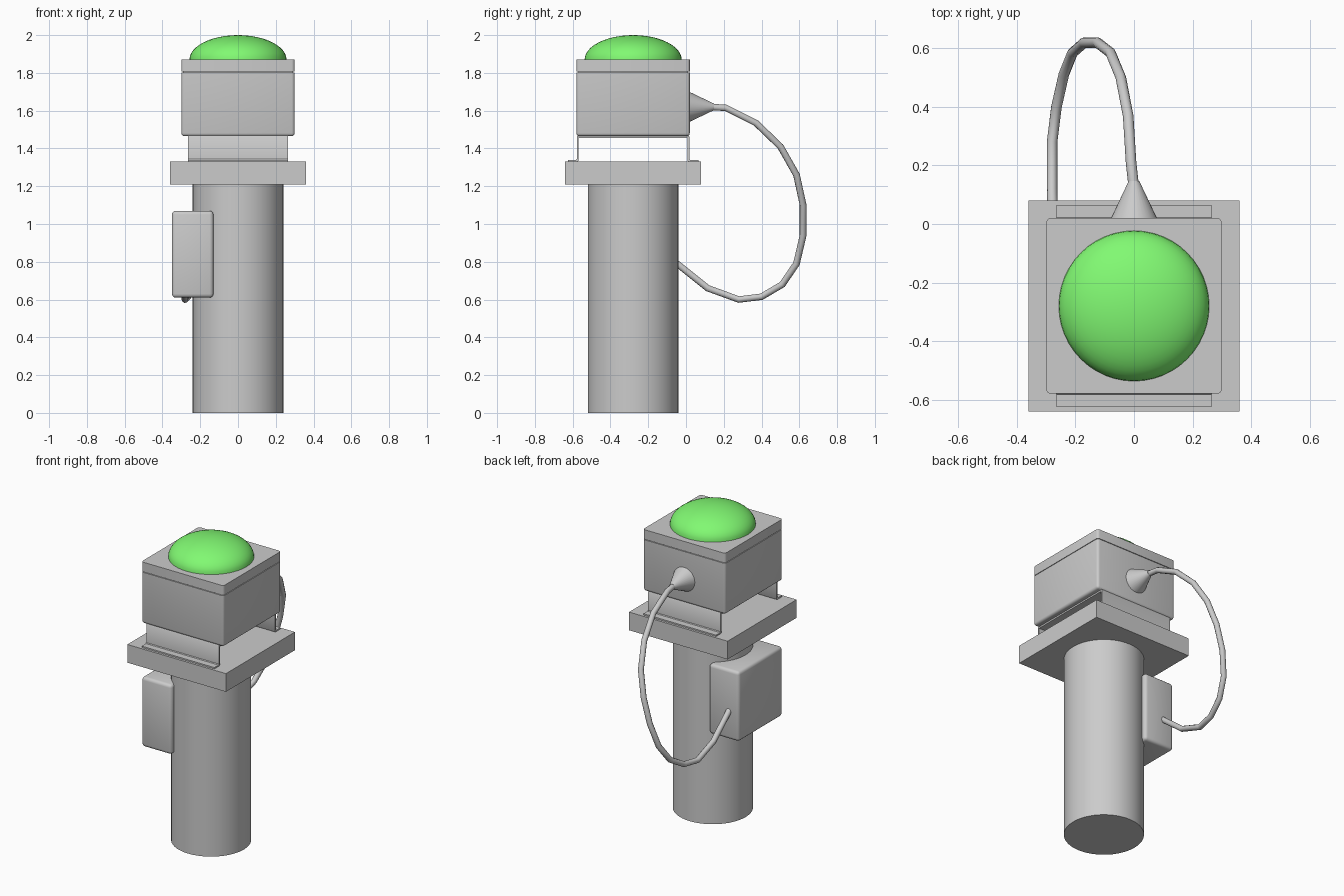
import bpy, bmesh, math
from mathutils import Matrix

if "Cube" in bpy.data.objects:
    bpy.data.objects.remove(bpy.data.objects["Cube"])

CY = -0.28  # y of the pole axis


def finish(name, bm, smooth=True):
    bmesh.ops.recalc_face_normals(bm, faces=bm.faces)
    me = bpy.data.meshes.new(name)
    bm.to_mesh(me)
    bm.free()
    ob = bpy.data.objects.new(name, me)
    bpy.context.collection.objects.link(ob)
    if smooth:
        bpy.ops.object.select_all(action='DESELECT')
        ob.select_set(True)
        bpy.context.view_layer.objects.active = ob
        bpy.ops.object.shade_smooth_by_angle(angle=math.radians(35))
    return ob


def box(name, lo, hi, bevel=0.0, segments=2, pick=lambda e: True):
    bm = bmesh.new()
    bmesh.ops.create_cube(bm, size=1)
    for v in bm.verts:
        v.co = [a + (c + 0.5) * (b - a) for a, b, c in zip(lo, hi, v.co)]
    if bevel:
        bmesh.ops.bevel(bm, geom=[e for e in bm.edges if pick(e)], offset=bevel,
                        segments=segments, profile=0.5, affect='EDGES')
    return finish(name, bm, bool(bevel))


def cone(name, r1, r2, depth, matrix, sides):
    bm = bmesh.new()
    bmesh.ops.create_cone(bm, cap_ends=True, segments=sides, radius1=r1, radius2=r2,
                          depth=depth, matrix=matrix)
    return finish(name, bm)


def vertical(e):
    return abs(e.verts[0].co.z - e.verts[1].co.z) > 0.01


# Pole and mounting plate
cone("pole", 0.24, 0.24, 1.21, Matrix.Translation((0, CY, 0.605)), 48)
box("mounting_plate", (-0.36, -0.64, 1.21), (0.36, 0.08, 1.33))

# Bent sheet bracket: feet, walls and top, open at both x ends
half = [(0.345, 1.33), (0.345, 1.339), (0.302, 1.339), (0.298, 1.344), (0.298, 1.462),
        (0.294, 1.468)]
inner = [(0.288, 1.455), (0.288, 1.336), (0.292, 1.33)]
left = half + [(-y, z) for y, z in reversed(half)]
under = [(-y, z) for y, z in reversed(inner)] + inner
profile = left + under
bm = bmesh.new()
face = bm.faces.new([bm.verts.new((-0.265, CY + y, z)) for y, z in profile])
ext = bmesh.ops.extrude_face_region(bm, geom=[face])
bmesh.ops.translate(bm, vec=(0.53, 0, 0),
                    verts=[g for g in ext["geom"] if isinstance(g, bmesh.types.BMVert)])
finish("bracket", bm)

# Housing with lid
box("housing", (-0.3, -0.58, 1.465), (0.3, 0.02, 1.803), 0.016, 3,
    lambda e: vertical(e) or e.verts[0].co.z < 1.5)
box("housing_lid", (-0.3, -0.58, 1.807), (0.3, 0.02, 1.87), 0.016, 3, vertical)
box("lid_seal", (-0.29, -0.57, 1.79), (0.29, 0.01, 1.82))

# Green dome lens
bm = bmesh.new()
bmesh.ops.create_uvsphere(bm, u_segments=48, v_segments=24, radius=1)
bmesh.ops.bisect_plane(bm, geom=bm.verts[:] + bm.edges[:] + bm.faces[:], plane_co=(0, 0, 0),
                       plane_no=(0, 0, 1), clear_inner=True)
bmesh.ops.scale(bm, vec=(0.257, 0.257, 0.13), verts=bm.verts)
bmesh.ops.translate(bm, vec=(0, CY, 1.87), verts=bm.verts)
dome = finish("dome_lens", bm)
green = bpy.data.materials.new("green_lens")
green.diffuse_color = (0.22, 0.95, 0.17, 1)
green.use_nodes = True
green.node_tree.nodes["Principled BSDF"].inputs["Base Color"].default_value = green.diffuse_color
dome.data.materials.append(green)

# Junction box on the left of the pole
box("junction_box", (-0.35, -0.51, 0.61), (-0.13, -0.05, 1.07), 0.02, 3)

# Cable gland, narrowing towards +y
cone("cable_gland", 0.08, 0.018, 0.13,
     Matrix.Translation((0, 0.082, 1.62)) @ Matrix.Rotation(-math.pi / 2, 4, 'X'), 32)

# Cable looping from the gland down to the junction box
path = [(0, 0.12, 1.62), (-0.01, 0.21, 1.615), (-0.02, 0.37, 1.535), (-0.045, 0.50, 1.41),
        (-0.08, 0.585, 1.26), (-0.125, 0.62, 1.10), (-0.17, 0.62, 0.94),
        (-0.21, 0.585, 0.79), (-0.24, 0.51, 0.68), (-0.265, 0.40, 0.615),
        (-0.28, 0.28, 0.60), (-0.28, 0.115, 0.66), (-0.275, -0.06, 0.80)]
cu = bpy.data.curves.new("cable", 'CURVE')
cu.dimensions = '3D'
cu.bevel_depth = 0.018
cu.bevel_resolution = 3
cu.use_fill_caps = True
sp = cu.splines.new('POLY')
sp.points.add(len(path) - 1)
for p, co in zip(sp.points, path):
    p.co = (*co, 1)
sp.use_smooth = True
bpy.context.collection.objects.link(bpy.data.objects.new("cable", cu))
